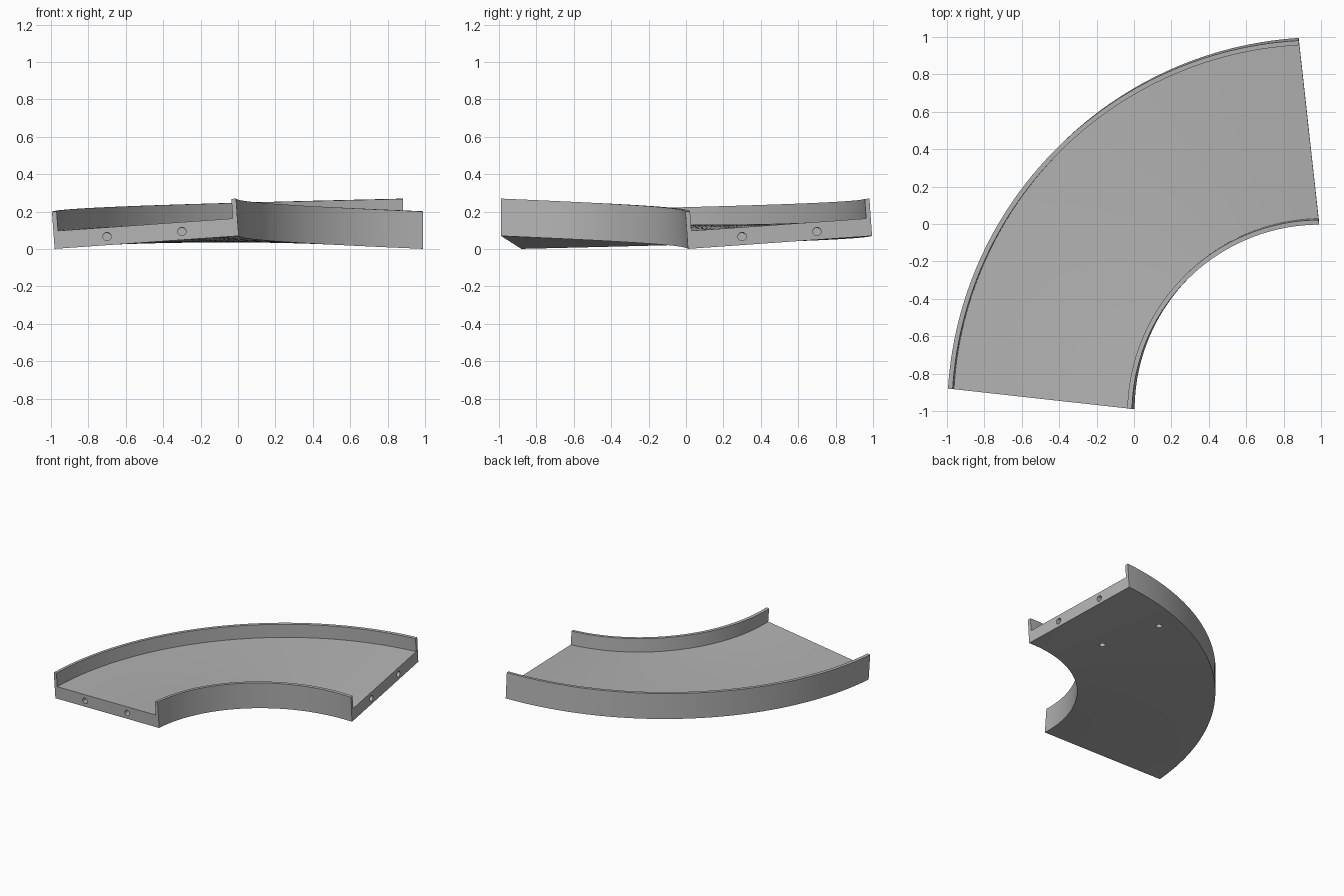
import bpy, bmesh, math
from mathutils import Vector

if "Cube" in bpy.data.objects:
    bpy.data.objects.remove(bpy.data.objects["Cube"])

ROLL = 0.07        # bank at each end, opposite directions
HALF = 0.495       # half width of the track
SEG = 56

grey = bpy.data.materials.new("plain grey")
grey.diffuse_color = (0.45, 0.45, 0.45, 1)
grey.use_nodes = True
grey.node_tree.nodes["Principled BSDF"].inputs["Base Color"].default_value = grey.diffuse_color


def track_point(t, s, h):
    """t along the bend, s across (outward), h above the section middle."""
    roll = ROLL * (2 * t - 1)
    radius = 1.4975 + s * math.cos(roll) - h * math.sin(roll)
    z = 0.135 + s * math.sin(roll) + h * math.cos(roll)
    trim = math.asin((0.01 + 0.11 * (s + 0.5)) / radius)   # slanted ends
    a = trim + t * (math.pi / 2 - 2 * trim)
    return Vector((1 - radius * math.cos(a), -1 + radius * math.sin(a), z))


# Channel cross-section: flat underside, two side walls, recessed road
wall, floor, n = 0.025, -0.005, 6
profile = [(-HALF + 2 * HALF * i / n, -0.1) for i in range(n + 1)]
profile += [(HALF, 0.1), (HALF - wall, 0.1)]
w = HALF - wall
profile += [(w - 2 * w * i / n, floor) for i in range(n + 1)]
profile += [(-HALF + wall, 0.1), (-HALF, 0.1)]

# Sweep the section around the bend while it rolls
bm = bmesh.new()
rings = [[bm.verts.new(track_point(i / SEG, s, h)) for s, h in profile]
         for i in range(SEG + 1)]
m = len(profile)
for a, b in zip(rings, rings[1:]):
    for j in range(m):
        k = (j + 1) % m
        bm.faces.new((a[j], a[k], b[k], b[j]))
bm.faces.new(rings[0])
bm.faces.new(rings[-1][::-1])
bmesh.ops.recalc_face_normals(bm, faces=bm.faces)
mesh = bpy.data.meshes.new("curved_track")
bm.to_mesh(mesh)
bm.free()
track = bpy.data.objects.new("curved_track", mesh)
bpy.context.collection.objects.link(track)
mesh.materials.append(grey)


def drill(name, start, end, r=0.022):
    """Cut a round hole running from start to end."""
    start, end = Vector(start), Vector(end)
    d = end - start
    bpy.ops.mesh.primitive_cylinder_add(vertices=24, radius=r, depth=d.length,
                                        location=(start + end) / 2)
    cutter = bpy.context.object
    cutter.name = name
    cutter.rotation_euler = d.to_track_quat('Z', 'Y').to_euler()
    cutter.data.materials.append(grey)
    cutter.hide_render = True
    mod = track.modifiers.new(name, 'BOOLEAN')
    mod.operation = 'DIFFERENCE'
    mod.solver = 'EXACT'
    mod.object = cutter
    bpy.context.view_layer.objects.active = track
    bpy.ops.object.modifier_apply(modifier=name)
    bpy.data.objects.remove(cutter)


# Pin holes in both ends, and screw holes under the far end
for p, z in ((0.3, 0.068), (0.7, 0.095)):
    drill("far_pin_hole", (1.1, p, z), (0.6, p, z - 0.004))
    q = p - 1.0
    drill("near_pin_hole", (q, -1.1, z), (q, -0.6, z - 0.004))
for x, y in ((0.54, 0.29), (0.38, 0.73)):
    drill("screw_hole", (x, y, -0.1), (x, y, 0.085))

# Smooth the bend, keep the corners crisp
bpy.ops.object.select_all(action='DESELECT')
track.select_set(True)
bpy.context.view_layer.objects.active = track
bpy.ops.object.shade_smooth_by_angle(angle=math.radians(30))
